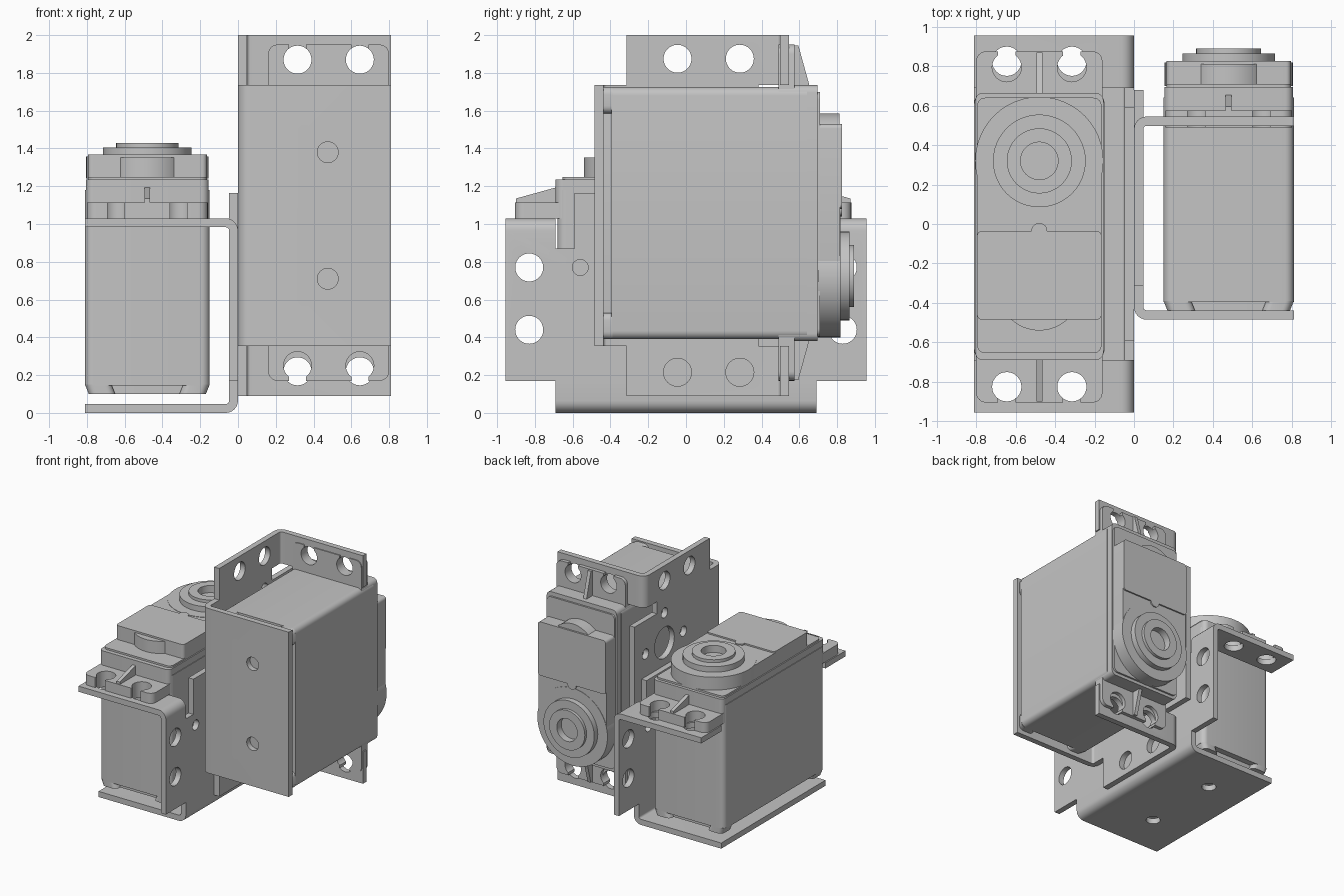
import bpy
import bmesh
from math import radians
from mathutils import Matrix, Vector

if "Cube" in bpy.data.objects:
    bpy.data.objects.remove(bpy.data.objects["Cube"], do_unlink=True)

GREY = (0.55, 0.55, 0.55, 1)
grey = bpy.data.materials.new("mid_grey")
grey.use_nodes = True
grey.diffuse_color = GREY
grey.node_tree.nodes["Principled BSDF"].inputs["Base Color"].default_value = GREY


def to_object(name, bm):
    bmesh.ops.recalc_face_normals(bm, faces=bm.faces)
    mesh = bpy.data.meshes.new(name)
    bm.to_mesh(mesh)
    bm.free()
    obj = bpy.data.objects.new(name, mesh)
    bpy.context.collection.objects.link(obj)
    return obj


def box(name, x, y, z, radius=0.0):
    """Block between the given ranges, with rounded upright edges."""
    bm = bmesh.new()
    bmesh.ops.create_cube(bm, size=1)
    for v in bm.verts:
        v.co = [r[0] if c < 0 else r[1] for c, r in zip(v.co, (x, y, z))]
    if radius:
        upright = [e for e in bm.edges if abs(e.verts[0].co.z - e.verts[1].co.z) > 1e-4]
        bmesh.ops.bevel(bm, geom=upright, offset=radius, segments=6,
                        profile=0.5, affect='EDGES')
    return to_object(name, bm)


def disc(name, centre, radius, depth, axis='Z'):
    """Cylinder around its centre along one axis."""
    turn = Matrix.Rotation(radians(90), 4, 'Y') if axis == 'X' else Matrix()
    bm = bmesh.new()
    bmesh.ops.create_cone(bm, cap_ends=True, segments=48, radius1=radius,
                          radius2=radius, depth=depth,
                          matrix=Matrix.Translation(centre) @ turn)
    return to_object(name, bm)


def upright_disc(name, y, radius, bottom, top):
    return disc(name, (0, y, (bottom + top) / 2), radius, top - bottom)


def prism(name, profile, axis, start, end):
    """Extrude a closed profile along x (profile in y,z) or y (profile in x,z)."""
    bm = bmesh.new()
    place = (lambda a, b: (start, a, b)) if axis == 'X' else (lambda a, b: (a, start, b))
    face = bm.faces.new([bm.verts.new(place(a, b)) for a, b in profile])
    grown = bmesh.ops.extrude_face_region(bm, geom=[face])
    shift = Vector((end - start, 0, 0) if axis == 'X' else (0, end - start, 0))
    bmesh.ops.translate(bm, vec=shift,
                        verts=[g for g in grown["geom"] if isinstance(g, bmesh.types.BMVert)])
    return to_object(name, bm)


def combine(obj, others, operation='DIFFERENCE'):
    """Apply a boolean with each helper, then drop the helper."""
    bpy.context.view_layer.objects.active = obj
    for other in others:
        mod = obj.modifiers.new("shape", 'BOOLEAN')
        mod.operation, mod.object, mod.solver = operation, other, 'EXACT'
        bpy.ops.object.modifier_apply(modifier=mod.name)
        bpy.data.objects.remove(other, do_unlink=True)


def finish(parts, matrix):
    for obj in parts:
        obj.matrix_world = matrix
        obj.data.materials.clear()
        obj.data.materials.append(grey)
        bpy.ops.object.select_all(action='DESELECT')
        obj.select_set(True)
        bpy.context.view_layer.objects.active = obj
        bpy.ops.object.shade_smooth_by_angle(angle=radians(30))


def bend(cx, cz, radius, start, end):
    """Arc points of a sheet metal bend."""
    steps = 6
    points = []
    for i in range(steps + 1):
        v = Matrix.Rotation(radians(start + (end - start) * i / steps), 2) @ Vector((radius, 0))
        points.append((cx + v.x, cz + v.y))
    return points


def build_bracket(prefix, matrix):
    far, top, t, r = -0.81, 1.03, 0.047, 0.065
    # Folded channel: base, side wall and top flange
    outer = [(far, 0)] + bend(-r, r, r, -90, 0) + bend(-r, top - r, r, 0, 90) + [(far, top)]
    inner = ([(far, top - t)] + bend(-r, top - r, r - t, 90, 0)
             + bend(-r, r, r - t, 0, -90) + [(far, t)])
    bracket = prism(prefix + "_bracket", outer + inner, 'Y', -0.955, 0.955)
    # Cut away the middle of the flange and the ends of the base
    cuts = [box("cut", (-1, 1), (-0.69, 0.69), (0.87, 2))]
    for s in (-1, 1):
        y = sorted((s * 0.69, s * 2))
        cuts.append(box("cut", (-1, 1), y, (-1, 0.17)))
    combine(bracket, cuts)
    # Raised tab on the side wall
    combine(bracket, [box("tab", (-t, 0), (-0.59, 0.59), (0.8, 1.165))], 'UNION')
    # Screw holes and the round horn openings
    holes = []
    for s in (-1, 1):
        holes.append(disc("hole", (-0.475, s * 0.335, 0), 0.055, 0.3))
        holes += [disc("hole", (x, s * 0.825, top), 0.074, 0.3) for x in (-0.645, -0.315)]
        holes += [disc("hole", (0, s * 0.83, z), 0.074, 0.3, 'X') for z in (0.44, 0.77)]
        holes.append(disc("hole", (0, s * 0.31, 0.77), 0.13, 0.3, 'X'))
        for dy, dz in ((0.25, 0), (-0.25, 0), (0, 0.25), (0, -0.25)):
            holes.append(disc("hole", (0, s * (0.31 + dy), 0.77 + dz), 0.042, 0.3, 'X'))
    combine(bracket, holes)
    finish([bracket], matrix)


def build_servo(prefix, matrix):
    w, back, front = 0.33, 0.655, -0.68
    name = prefix + "_servo_"
    parts = [
        # Case
        box(name + "case", (-w, w), (front, back), (0.145, 1.18), 0.045),
        box(name + "upper_case", (-w + 0.005, w - 0.005), (front - 0.01, back + 0.01),
            (1.03, 1.235), 0.04),
        box(name + "case_step", (-0.315, 0.315), (-0.655, 0.64), (1.23, 1.25), 0.04),
        box(name + "bottom_cover", (-0.27, 0.27), (front + 0.05, back - 0.05), (0.1, 0.15), 0.03),
        # Gear housing and lid
        box(name + "gear_housing", (-0.315, 0.315), (-0.475, 0.32), (1.24, 1.355), 0.03),
        box(name + "lid", (-0.315, 0.315), (-0.485, -0.035), (1.24, 1.367), 0.025),
        upright_disc(name + "housing_bump", -0.33, 0.21, 1.24, 1.352),
        upright_disc(name + "lid_notch", -0.035, 0.04, 1.34, 1.367),
        upright_disc(name + "output_housing", 0.32, 0.325, 1.24, 1.358),
    ]
    # Output boss with a bore
    boss = upright_disc(name + "output_boss", 0.32, 0.235, 1.35, 1.405)
    combine(boss, [upright_disc("collar", 0.32, 0.165, 1.36, 1.43)], 'UNION')
    combine(boss, [upright_disc("bore", 0.32, 0.095, 1.37, 1.6)])
    parts.append(boss)
    # Corner feet
    for sx in (-1, 1):
        for y in ((front, front + 0.14), (back - 0.14, back)):
            x = sorted((sx * w, sx * (w - 0.14)))
            foot = box(name + "foot", x, y, (0.1, 0.15), 0.04)
            for v in foot.data.vertices:
                if v.co.z < 0.12:
                    v.co.x -= sx * 0.02
            parts.append(foot)
    # Mounting ears with open screw slots
    ears = box(name + "mounting_ears", (-0.32, 0.32), (-0.905, 0.875), (1.03, 1.115), 0.05)
    cuts = []
    for s in (-1, 1):
        y = -0.015 + s * 0.81
        for x in (-0.165, 0.165):
            cuts.append(disc("slot", (x, y, 1.07), 0.074, 0.4))
            cuts.append(box("slot", (x - 0.045, x + 0.045), sorted((y, y + s * 0.2)), (0.9, 1.3)))
        # Sloping stiffener rib
        root, tip = -0.015 + s * 0.65, -0.015 + s * 0.885
        parts.append(prism(name + "ear_rib",
                           [(root, 1.05), (tip, 1.05), (tip, 1.135), (root, 1.2)],
                           'X', -0.015, 0.015))
    combine(ears, cuts)
    parts.append(ears)
    finish(parts, matrix)


# Lower unit stands upright; upper unit lies with its shaft to the back
build_bracket("lower", Matrix())
build_servo("lower", Matrix.Translation((-0.48, 0, 0)))
build_bracket("upper", Matrix(((-1, 0, 0, 0), (0, 0, 1, -0.485),
                               (0, 1, 0, 1.045), (0, 0, 0, 1))))
build_servo("upper", Matrix(((1, 0, 0, 0.48), (0, 0, 1, -0.54),
                             (0, -1, 0, 1.045), (0, 0, 0, 1))))
